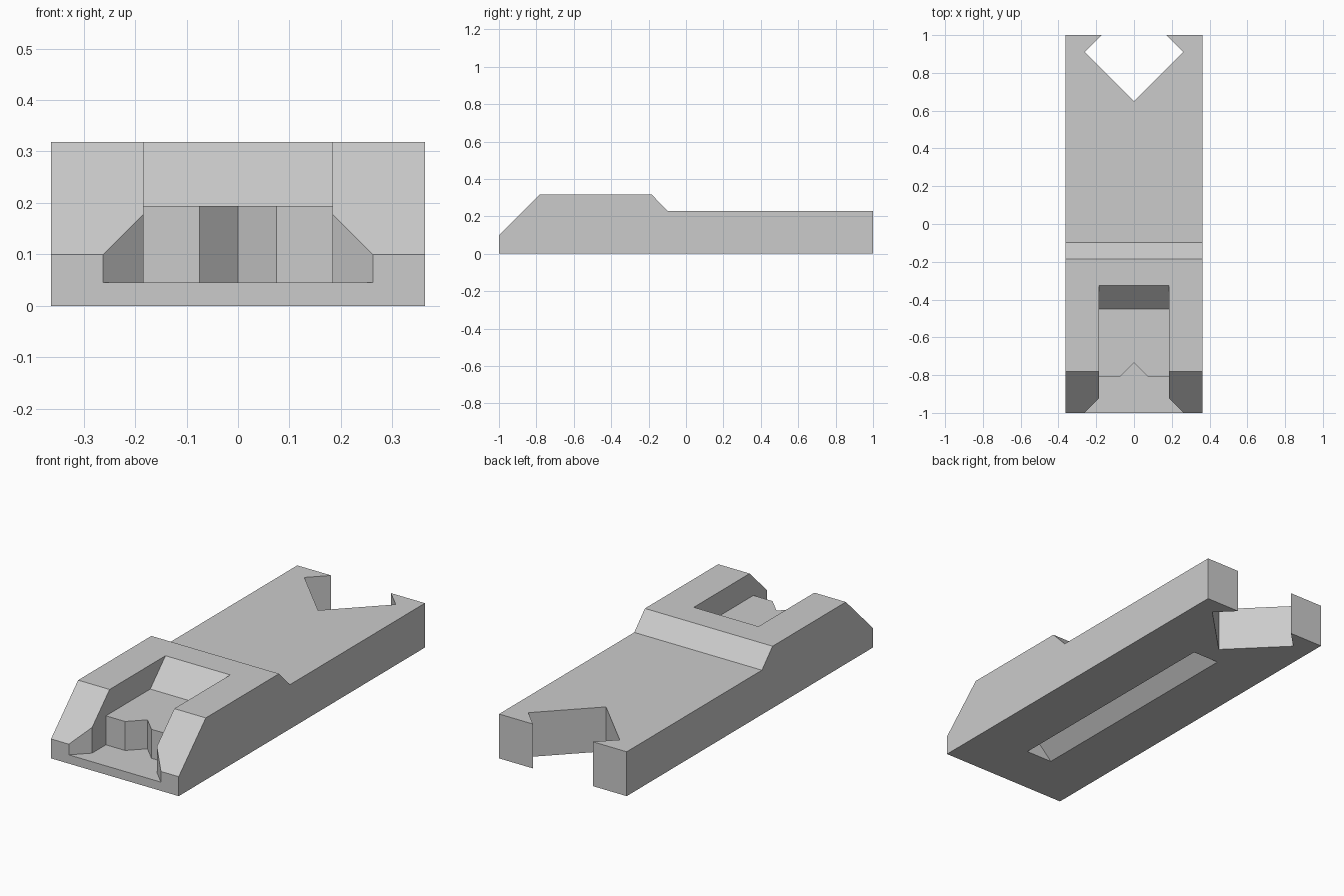
import bpy
import bmesh
from mathutils import Vector

cube = bpy.data.objects.get("Cube")
if cube:
    bpy.data.objects.remove(cube, do_unlink=True)

grey = bpy.data.materials.new("light_grey")
grey.use_nodes = True
colour = (0.6, 0.6, 0.6, 1)
grey.diffuse_color = colour
grey.node_tree.nodes["Principled BSDF"].inputs["Base Color"].default_value = colour


def prism(name, outline, axis, start, end):
    """Extrude a 2D outline along an axis: X uses (y, z), Y uses (x, z), Z uses (x, y)."""
    i = "XYZ".index(axis)

    def place(p, d):
        co = list(p)
        co.insert(i, d)
        return co

    bm = bmesh.new()
    face = bm.faces.new([bm.verts.new(place(p, start)) for p in outline])
    result = bmesh.ops.extrude_face_region(bm, geom=[face])
    move = Vector(place((0, 0), end - start))
    moved = [v for v in result["geom"] if isinstance(v, bmesh.types.BMVert)]
    bmesh.ops.translate(bm, verts=moved, vec=move)
    bmesh.ops.recalc_face_normals(bm, faces=bm.faces)
    mesh = bpy.data.meshes.new(name)
    bm.to_mesh(mesh)
    bm.free()
    mesh.materials.append(grey)
    obj = bpy.data.objects.new(name, mesh)
    bpy.context.collection.objects.link(obj)
    return obj


def mirrored(half):
    """Complete a symmetric outline from its +x half."""
    return half + [(-x, y) for x, y in reversed(half) if x > 0]


# Long body with a raised, sloped front block
body = prism("body", [(-1, 0), (-1, 0.1), (-0.78, 0.318), (-0.185, 0.318),
                      (-0.098, 0.228), (1, 0.228), (1, 0)], "X", -0.363, 0.363)

cutters = [
    # Upper pocket with a sloped back wall
    prism("pocket_cutter", [(-0.9, 0.194), (-0.45, 0.194), (-0.25, 0.394),
                            (-0.9, 0.394)], "X", -0.184, 0.184),
    # Front opening, flared at the mouth, with a small pointed notch behind
    prism("mouth_cutter", mirrored([(0, -0.735), (0.075, -0.81), (0.184, -0.81),
                                    (0.184, -0.922), (0.362, -1.1)]), "Z", 0.045, 0.5),
    # Diamond socket through the rear end
    prism("socket_cutter", mirrored([(0, 0.65), (0.26, 0.91), (0.07, 1.1)]),
          "Z", -0.1, 0.5),
    # V groove under the body
    prism("groove_cutter", [(0.095, -0.02), (0, 0.075), (-0.095, -0.02)],
          "Y", -0.727, 0.55),
]

for cutter in cutters:
    cutter.hide_render = True
    mod = body.modifiers.new(cutter.name, "BOOLEAN")
    mod.operation = "DIFFERENCE"
    mod.solver = "EXACT"
    mod.object = cutter

# Bake the cuts and discard the cutters
depsgraph = bpy.context.evaluated_depsgraph_get()
finished = bpy.data.meshes.new_from_object(body.evaluated_get(depsgraph))
body.modifiers.clear()
body.data = finished
for cutter in cutters:
    bpy.data.objects.remove(cutter, do_unlink=True)
